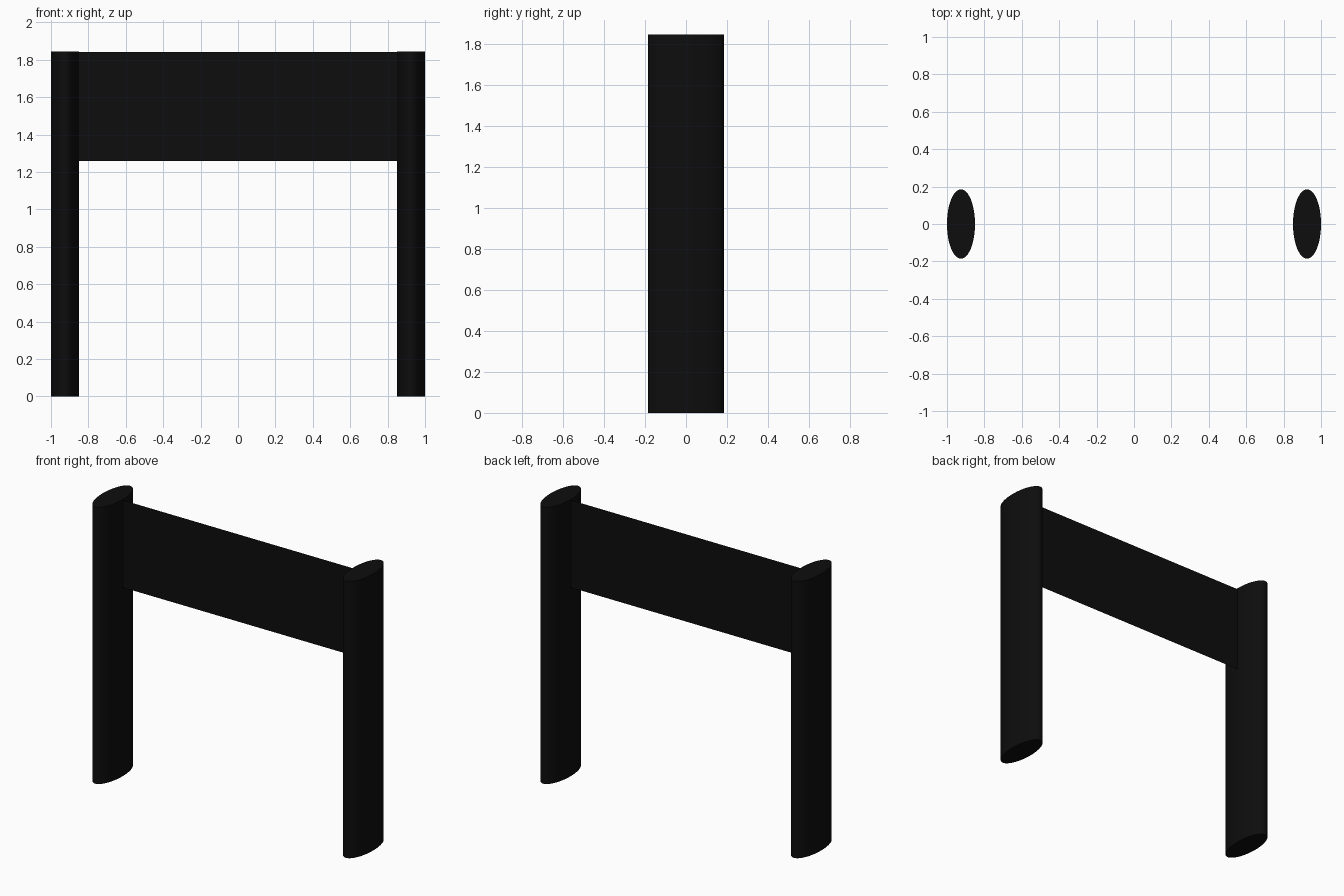
import bpy, math

if "Cube" in bpy.data.objects:
    bpy.data.objects.remove(bpy.data.objects["Cube"])

black = bpy.data.materials.new("black")
black.diffuse_color = (0.004, 0.004, 0.004, 1)
black.use_nodes = True
black.node_tree.nodes["Principled BSDF"].inputs["Base Color"].default_value = black.diffuse_color

HEIGHT = 1.845
RX, RY = 0.075, 0.185      # half-axes of the oval posts
POST_X = 1 - RX


def finish(obj, name):
    obj.name = name
    obj.data.materials.append(black)


# Oval posts
for side, name in ((-1, "left_post"), (1, "right_post")):
    bpy.ops.mesh.primitive_cylinder_add(vertices=48, radius=1, depth=HEIGHT,
                                        location=(side * POST_X, 0, HEIGHT / 2))
    post = bpy.context.object
    post.scale = (RX, RY, 1)
    bpy.ops.object.transform_apply(location=False, rotation=False, scale=True)
    bpy.ops.object.shade_smooth_by_angle(angle=math.radians(40))
    finish(post, name)

# Thin sign sheet between the posts
Z0, Z1 = 1.258, 1.84
bpy.ops.mesh.primitive_plane_add(size=1, location=(0, 0, (Z0 + Z1) / 2),
                                 rotation=(math.pi / 2, 0, 0))
panel = bpy.context.object
panel.scale = (2 * (POST_X - RX), Z1 - Z0, 1)
bpy.ops.object.transform_apply(location=False, rotation=True, scale=True)
finish(panel, "sign_panel")
